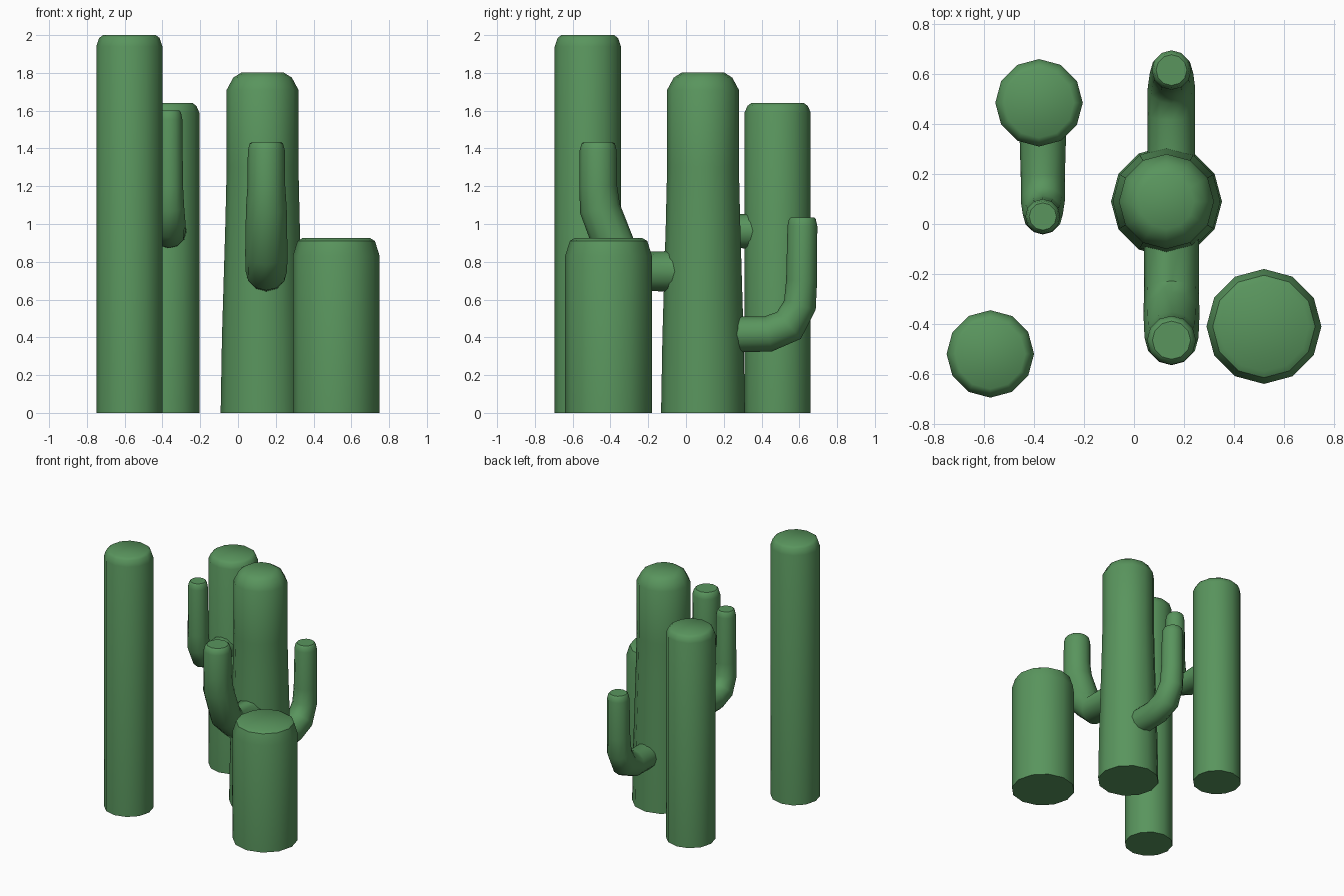
import bpy, bmesh, math
from mathutils import Vector

if "Cube" in bpy.data.objects:
    bpy.data.objects.remove(bpy.data.objects["Cube"])

SIDES = 12
green = bpy.data.materials.new("cactus_green")
green.diffuse_color = (0.10, 0.30, 0.11, 1)
green.use_nodes = True
green.node_tree.nodes["Principled BSDF"].inputs["Base Color"].default_value = green.diffuse_color


def tube(name, x, path):
    """Sweep a 12-sided ring along (y, z, radius) stations in the plane at x."""
    bm = bmesh.new()
    pts = [Vector((x, y, z)) for y, z, r in path]
    rings = []
    for i, (y, z, r) in enumerate(path):
        t = Vector((0, 0, 0))
        if i > 0:
            t += (pts[i] - pts[i - 1]).normalized()
        if i < len(pts) - 1:
            t += (pts[i + 1] - pts[i]).normalized()
        t.normalize()
        u = Vector((1, 0, 0))
        v = t.cross(u)
        rings.append([bm.verts.new(pts[i] + r * (math.cos(a) * u + math.sin(a) * v))
                      for a in (2 * math.pi * k / SIDES for k in range(SIDES))])
    for a, b in zip(rings, rings[1:]):
        for k in range(SIDES):
            j = (k + 1) % SIDES
            bm.faces.new((a[k], a[j], b[j], b[k]))
    bm.faces.new(rings[0][::-1])
    bm.faces.new(rings[-1])
    bmesh.ops.recalc_face_normals(bm, faces=bm.faces)
    me = bpy.data.meshes.new(name)
    bm.to_mesh(me)
    bm.free()
    me.materials.append(green)
    ob = bpy.data.objects.new(name, me)
    bpy.context.collection.objects.link(ob)
    bpy.ops.object.select_all(action='DESELECT')
    ob.select_set(True)
    bpy.context.view_layer.objects.active = ob
    bpy.ops.object.shade_smooth_by_angle(angle=math.radians(40))


def column(name, x, y, profile):
    tube(name, x, [(y, z, r) for r, z in profile])


def cap(y, top, r):
    """Rounded tip of an arm."""
    return [(y, top - 0.045, r), (y, top - 0.01, r * 0.9), (y, top, r * 0.78)]


# Free-standing columns
column("tall_column", -0.575, -0.52,
       [(0.175, 0), (0.175, 1.94), (0.16, 1.985), (0.14, 2.0)])
column("back_column", -0.38, 0.485,
       [(0.175, 0), (0.175, 1.59), (0.16, 1.625), (0.14, 1.64)])
column("short_column", 0.52, -0.41,
       [(0.23, 0), (0.23, 0.83), (0.205, 0.91), (0.18, 0.925)])

# Main trunk with tapering base and domed top
column("main_trunk", 0.13, 0.09,
       [(0.222, 0), (0.215, 0.4), (0.197, 1.0), (0.19, 1.3), (0.19, 1.71),
        (0.155, 1.775), (0.11, 1.803)])

# Arms of the main trunk
tube("front_arm", 0.15,
     [(0.0, 0.75, 0.11), (-0.27, 0.75, 0.11), (-0.365, 0.845, 0.112),
      (-0.455, 1.08, 0.108), (-0.465, 1.2, 0.1)] + cap(-0.465, 1.435, 0.098))
tube("rear_arm", 0.15,
     [(0.2, 0.415, 0.095), (0.435, 0.418, 0.095), (0.545, 0.463, 0.095),
      (0.603, 0.57, 0.087), (0.612, 0.7, 0.082)] + cap(0.616, 1.035, 0.079))

# Arm of the back column
tube("back_column_arm", -0.365,
     [(0.42, 0.965, 0.095), (0.18, 0.96, 0.088), (0.09, 0.995, 0.088),
      (0.038, 1.09, 0.08), (0.032, 1.2, 0.074)] + cap(0.03, 1.6, 0.07))
